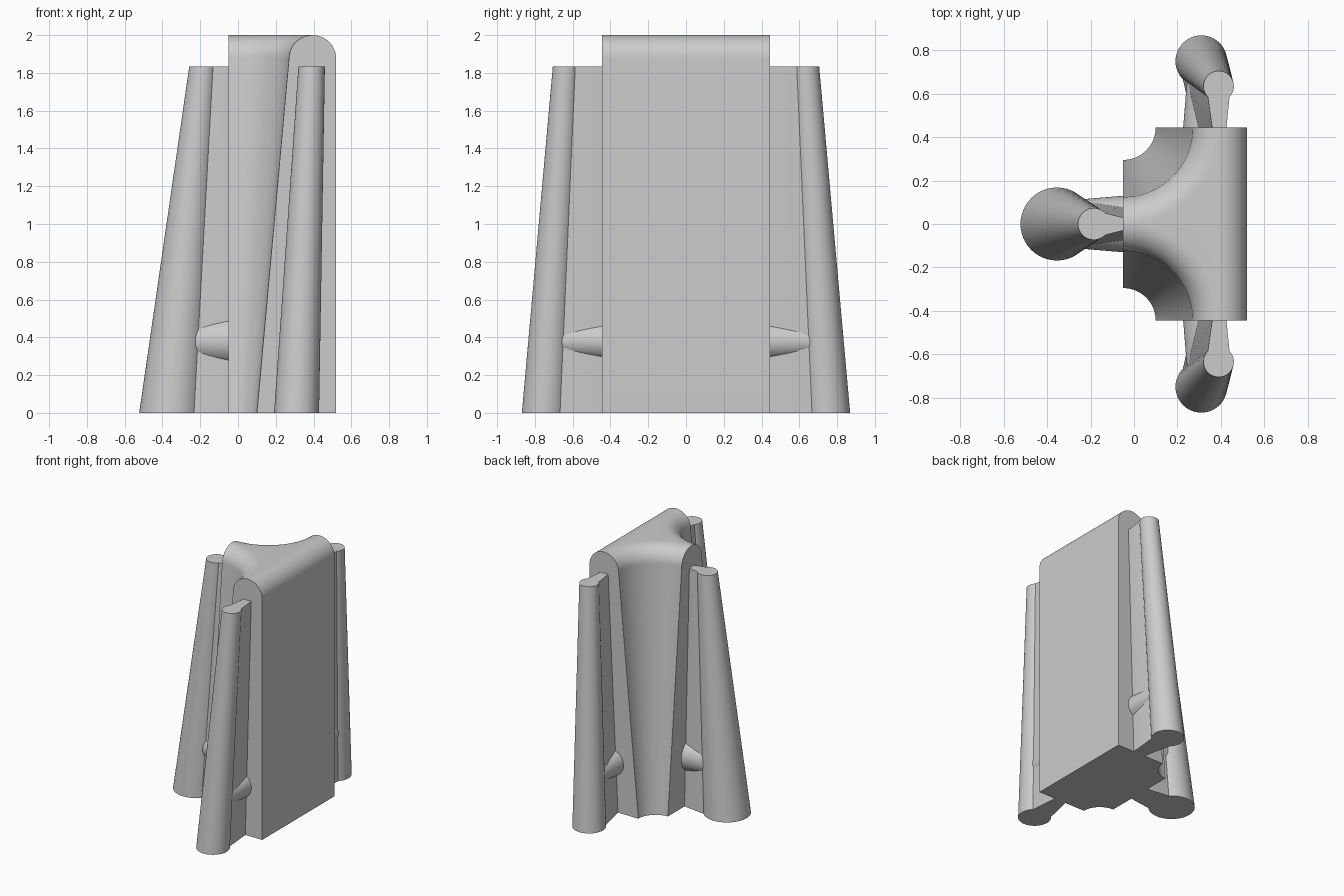
import bpy, bmesh, math
from mathutils import Vector

if "Cube" in bpy.data.objects:
    bpy.data.objects.remove(bpy.data.objects["Cube"])

grey = bpy.data.materials.new("plain grey")
grey.use_nodes = True
tone = (0.6, 0.6, 0.6, 1)
grey.diffuse_color = tone
grey.node_tree.nodes["Principled BSDF"].inputs["Base Color"].default_value = tone


def loft(name, rings):
    """Skin a list of equal-length closed rings and cap both ends."""
    bm = bmesh.new()
    loops = [[bm.verts.new(p) for p in ring] for ring in rings]
    n = len(loops[0])
    for a, b in zip(loops, loops[1:]):
        for i in range(n):
            j = (i + 1) % n
            bm.faces.new((a[i], a[j], b[j], b[i]))
    bm.faces.new(loops[0][::-1])
    bm.faces.new(loops[-1])
    bmesh.ops.recalc_face_normals(bm, faces=bm.faces)
    mesh = bpy.data.meshes.new(name)
    bm.to_mesh(mesh)
    bm.free()
    mesh.materials.append(grey)
    obj = bpy.data.objects.new(name, mesh)
    bpy.context.collection.objects.link(obj)
    bpy.ops.object.select_all(action="DESELECT")
    obj.select_set(True)
    bpy.context.view_layer.objects.active = obj
    bpy.ops.object.shade_smooth_by_angle(angle=math.radians(30))
    return obj


def circle(center, radius, u, v, n=48):
    steps = [math.tau * i / n for i in range(n)]
    return [center + radius * (math.cos(t) * u + math.sin(t) * v) for t in steps]


# Body: block with two scooped corners that flare outward, rounded top edges
FRONT_X, HALF_Y, FILLET = -0.05, 0.445, 0.125


def body_ring(z, scoop, back_x):
    arc = [math.pi / 2 * i / 24 for i in range(25)]
    side = [(FRONT_X + scoop * math.cos(t), HALF_Y - scoop * math.sin(t)) for t in arc]
    half = [(back_x, HALF_Y)] + side
    outline = half + [(x, -y) for x, y in reversed(half)]
    return [Vector((x, y, z)) for x, y in outline]


rings = [body_ring(0, 0.15, 0.52)]
for i in range(13):
    t = math.pi / 2 * i / 12
    reach = FILLET * math.cos(t)
    rings.append(body_ring(1.875 + FILLET * math.sin(t),
                           min(HALF_Y - reach, HALF_Y - 0.001), 0.395 + reach))
loft("body", rings)

# Outer legs, each with a tapered web and a strut into the body
X, Y, Z = Vector((1, 0, 0)), Vector((0, 1, 0)), Vector((0, 0, 1))
LEG_TOP, STRUT_Z = 1.835, 0.38


def web_ring(root, leg, radius, root_half, leg_half, out, across):
    """Web section from inside the body to the leg axis."""
    depth = (leg - root).dot(out)
    chord = depth - math.sqrt(radius ** 2 - leg_half ** 2)
    base = leg - depth * out
    half = [(-0.03, root_half), (0, root_half), (chord, leg_half), (depth, leg_half * 0.8)]
    pts = half + [(d, -w) for d, w in reversed(half)]
    return [base + d * out + w * across
            + (root - base).dot(across) * max(0, 1 - max(d, 0) / chord) * across
            for d, w in pts]


def support(label, out, across, foot, head, foot_r, head_r, root_foot, root_head,
            foot_web, head_web, strut_r):
    head = head + LEG_TOP * Z
    loft(label + "_leg", [circle(foot, foot_r, X, Y), circle(head, head_r, X, Y)])
    loft(label + "_web", [
        web_ring(root_foot, foot, foot_r, *foot_web, out, across),
        web_ring(root_head + LEG_TOP * Z, head, head_r, *head_web, out, across)])
    axis = foot.lerp(head, STRUT_Z / LEG_TOP)
    start = axis - (axis - root_foot).dot(out) * out
    end = axis - 0.07 * out
    loft(label + "_strut", [
        circle(start - 0.02 * out, strut_r[0], across, Z),
        circle(start, strut_r[0], across, Z),
        circle(end, strut_r[1], across, Z)])


support("nose", -X, Y, -0.355 * X, -0.185 * X, 0.168, 0.073,
        FRONT_X * X, FRONT_X * X, (0.09, 0.115), (0.03, 0.05), (0.13, 0.113))
for label, s in (("left", 1), ("right", -1)):
    out = s * Y
    support(label, out, X, 0.31 * X + 0.75 * out, 0.39 * X + 0.635 * out, 0.119, 0.07,
            0.325 * X + HALF_Y * out, 0.393 * X + HALF_Y * out,
            (0.05, 0.085), (0.033, 0.05), (0.1, 0.083))
